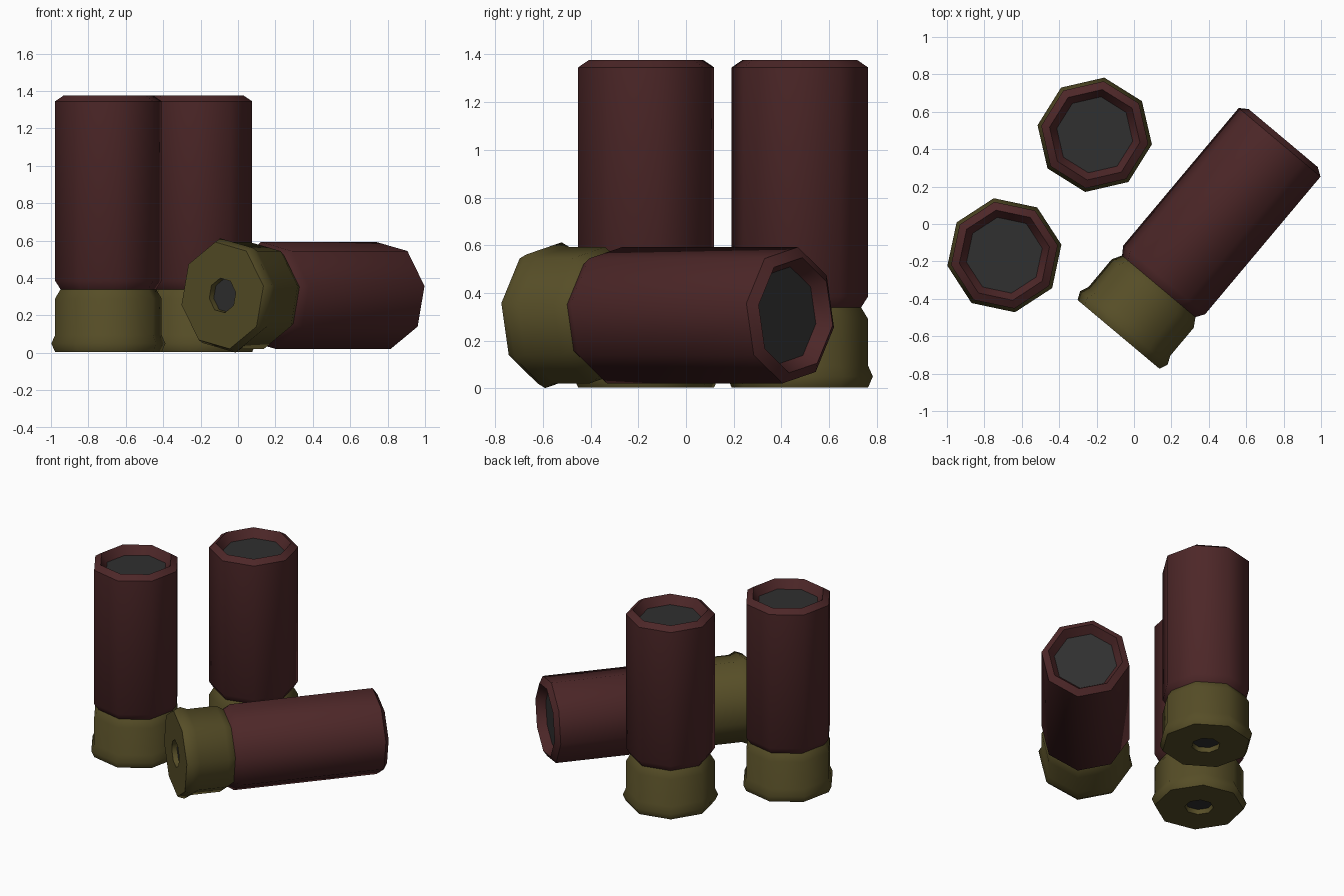
import bpy, bmesh
from math import sin, cos, pi, radians
from mathutils import Matrix, Vector

if "Cube" in bpy.data.objects:
    bpy.data.objects.remove(bpy.data.objects["Cube"])


def material(name, rgb):
    m = bpy.data.materials.new(name)
    m.diffuse_color = (*rgb, 1)
    m.use_nodes = True
    m.node_tree.nodes["Principled BSDF"].inputs["Base Color"].default_value = m.diffuse_color
    return m


RED = material("dark red plastic", (0.074, 0.020, 0.021))
BRASS = material("dull brass", (0.093, 0.075, 0.020))
GREY = material("dark grey", (0.029, 0.029, 0.029))
SIDES = 8


def lathe(name, profile, mat, matrix, cap=False):
    """Spin (radius, height) points into an eight-sided part."""
    bm = bmesh.new()
    rings = [[bm.verts.new((r * cos(2 * pi * i / SIDES), r * sin(2 * pi * i / SIDES), z))
              for i in range(SIDES)] for r, z in profile]
    for a, b in zip(rings, rings[1:]):
        for i in range(SIDES):
            j = (i + 1) % SIDES
            bm.faces.new((a[i], a[j], b[j], b[i]))
    if cap:
        bm.faces.new(rings[-1])
    me = bpy.data.meshes.new(name)
    bm.to_mesh(me)
    bm.free()
    me.materials.append(mat)
    ob = bpy.data.objects.new(name, me)
    bpy.context.collection.objects.link(ob)
    ob.matrix_world = matrix
    bpy.ops.object.select_all(action='DESELECT')
    ob.select_set(True)
    bpy.context.view_layer.objects.active = ob
    bpy.ops.object.shade_smooth_by_angle(angle=radians(50))


# Profiles run from the base upward on the outside
BASE = [(0.092, 0.035), (0.094, 0), (0.29, 0), (0.31, 0.045), (0.29, 0.09),
        (0.29, 0.285), (0.26, 0.335)]
TUBE = [(0.26, 0.335), (0.29, 0.38), (0.29, 1.34), (0.245, 1.37), (0.206, 1.31)]


def shell(label, matrix):
    lathe(label + "_brass_base", BASE, BRASS, matrix)
    lathe(label + "_tube", TUBE, RED, matrix)
    # recessed discs at the mouth and in the base
    lathe(label + "_mouth_disc", [(0.05, 1.31), (0.206, 1.31)][::-1], GREY, matrix, True)
    lathe(label + "_primer", [(0.02, 0.035), (0.092, 0.035)], GREY, matrix)
    lathe(label + "_primer_centre", [(0.02, 0.036), (0.02, 0.035)], GREY, matrix, True)


def spin(deg):
    return Matrix.Rotation(radians(deg), 4, 'Z')


# Two standing shells
shell("back_shell", Matrix.Translation((-0.21, 0.477, 0.005)) @ spin(-9.5))
shell("left_shell", Matrix.Translation((-0.693, -0.167, 0.005)) @ spin(10.5))

# One shell lying on its side, pointing to the back right
a = radians(50)
axis = Vector((cos(a), sin(a), 0))
side = Vector((sin(a), -cos(a), 0))
lie = Matrix((side, axis.cross(side), axis)).transposed().to_4x4()
shell("lying_shell", Matrix.Translation((-0.083, -0.59, 0.307)) @ lie @ spin(-10))
